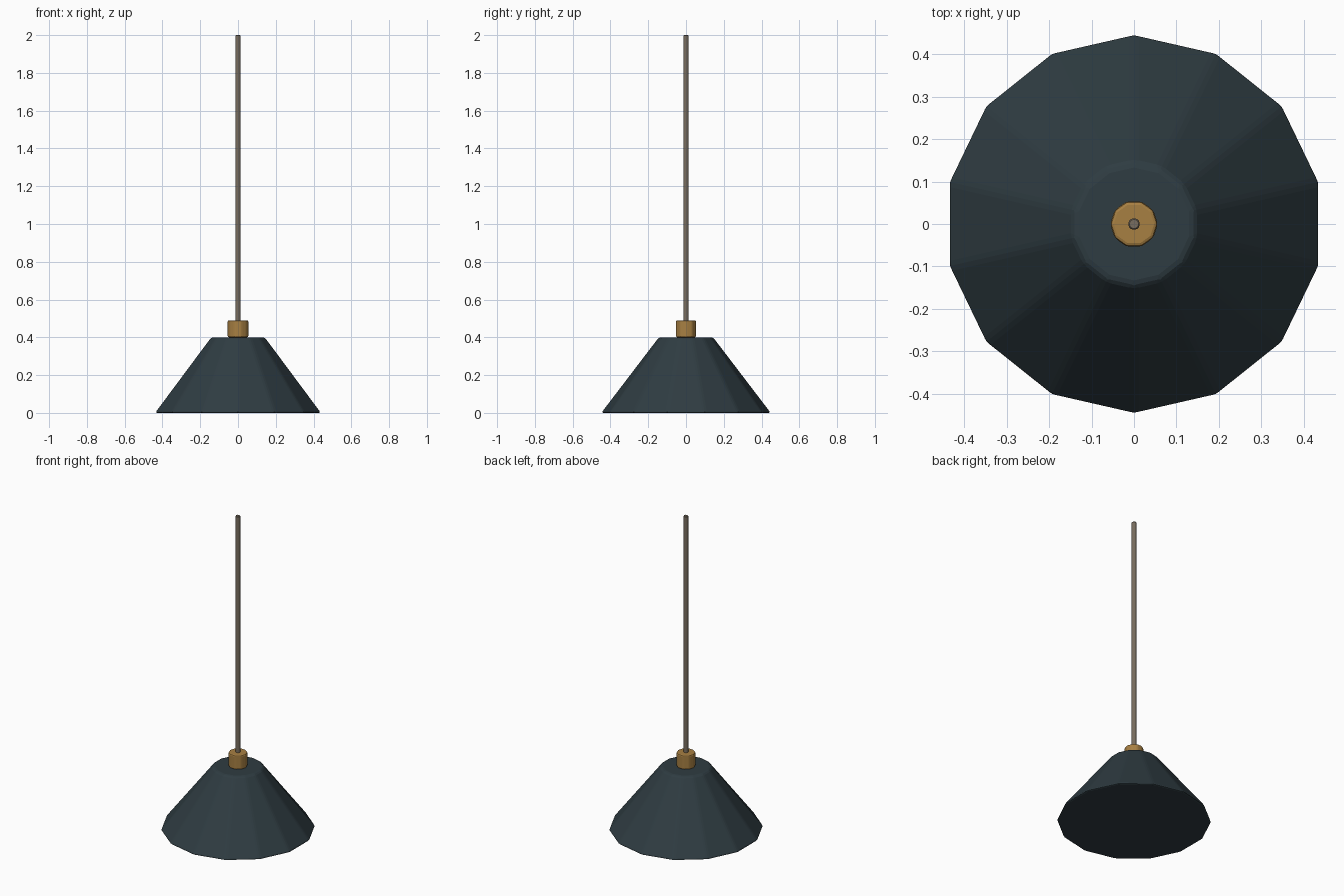
import bpy, bmesh, math
from mathutils import Matrix

if "Cube" in bpy.data.objects:
    bpy.data.objects.remove(bpy.data.objects["Cube"])


def material(name, rgb):
    m = bpy.data.materials.new(name)
    m.diffuse_color = (*rgb, 1)
    m.use_nodes = True
    m.node_tree.nodes["Principled BSDF"].inputs["Base Color"].default_value = m.diffuse_color
    return m


def frustum(name, sides, r_bottom, r_top, z0, z1, mat, bevel, segments=2, turn=0.0):
    """Closed, bevelled n-sided cone section between two heights."""
    bm = bmesh.new()
    bmesh.ops.create_cone(
        bm, cap_ends=True, segments=sides, radius1=r_bottom, radius2=r_top,
        depth=z1 - z0,
        matrix=Matrix.Translation((0, 0, (z0 + z1) / 2)) @ Matrix.Rotation(turn, 4, 'Z'))
    bmesh.ops.bevel(bm, geom=bm.edges[:], offset=bevel, offset_type='OFFSET',
                    segments=segments, profile=0.5, affect='EDGES', clamp_overlap=True)
    bmesh.ops.recalc_face_normals(bm, faces=bm.faces[:])
    me = bpy.data.meshes.new(name)
    bm.to_mesh(me)
    bm.free()
    me.materials.append(mat)
    ob = bpy.data.objects.new(name, me)
    bpy.context.collection.objects.link(ob)
    return ob


def vertex_on_y(sides):
    # turn that puts a corner on the +y axis, whatever the primitive's start
    bm = bmesh.new()
    bmesh.ops.create_circle(bm, segments=sides, radius=1)
    bm.verts.ensure_lookup_table()
    v = bm.verts[0].co
    turn = math.pi / 2 - math.atan2(v.y, v.x)
    bm.free()
    return turn


slate = material("dark slate", (0.028, 0.045, 0.054))
brass = material("brass", (0.39, 0.215, 0.055))
cable = material("taupe cable", (0.19, 0.155, 0.115))

# Conical shade, fourteen sides with a closed underside
frustum("shade", 14, 0.45, 0.145, 0.0, 0.40, slate, 0.012, turn=vertex_on_y(14))

# Brass collar on top of the shade
frustum("collar", 10, 0.056, 0.056, 0.40, 0.49, brass, 0.008,
        turn=vertex_on_y(10) + math.pi / 10)

# Hanging cord
frustum("cord", 8, 0.0145, 0.0145, 0.47, 2.0, cable, 0.003, segments=1)
